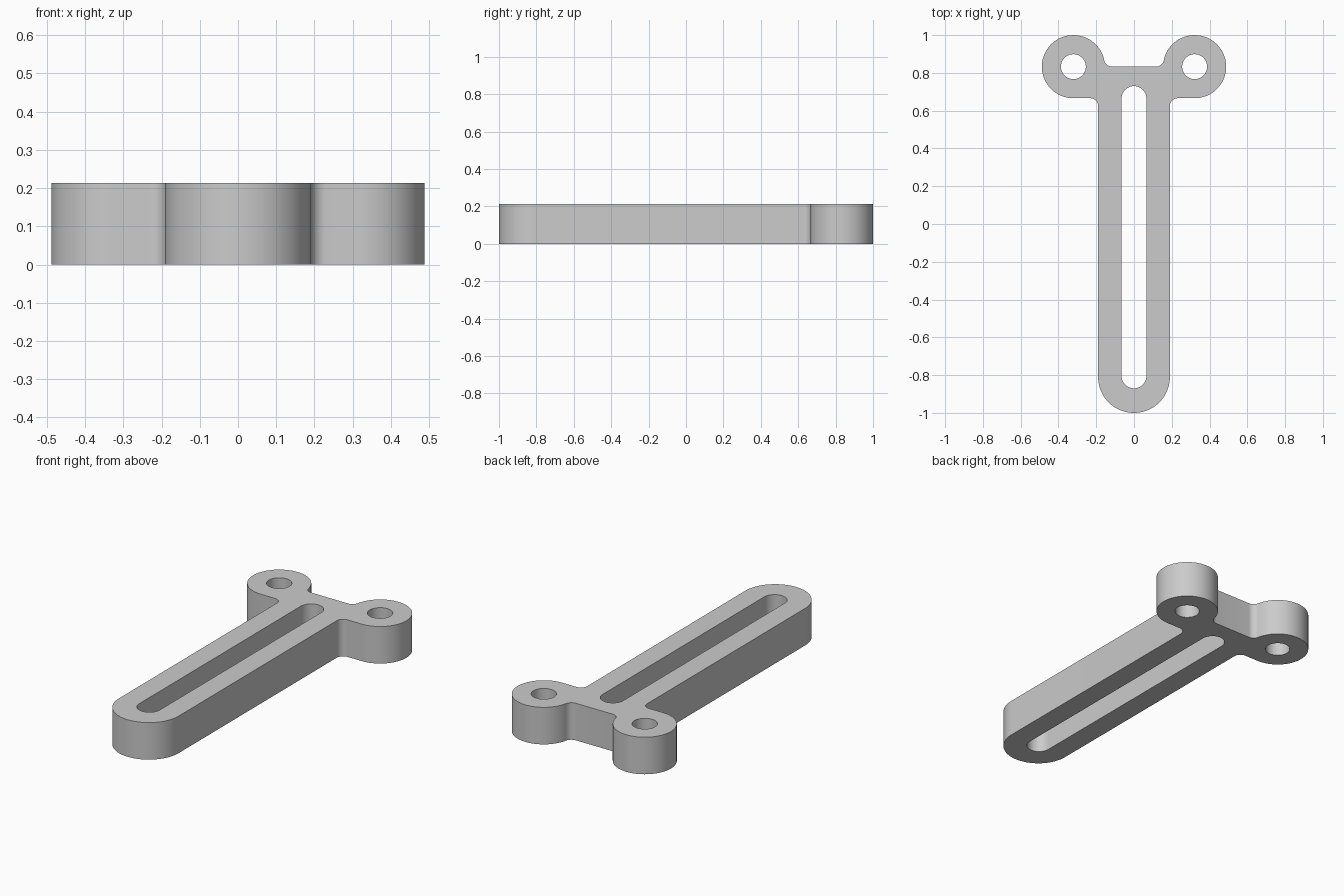
import bpy, bmesh
from math import sin, cos, pi, atan2, sqrt, radians

cube = bpy.data.objects.get("Cube")
if cube:
    bpy.data.objects.remove(cube, do_unlink=True)

HEIGHT = 0.213
BAR_R, BAR_Y = 0.19, -0.81            # rounded bar
LUG_X, LUG_Y, LUG_R = 0.321, 0.833, 0.167
HOLE_R = 0.066
SLOT_TOP, SLOT_BOTTOM = 0.664, -0.804
FILLET = 0.041


def arc(cx, cy, r, start, end, steps):
    """Points along an arc, angles in radians."""
    angles = [start + (end - start) * i / steps for i in range(steps + 1)]
    return [(cx + r * cos(a), cy + r * sin(a)) for a in angles]


def mirrored(half):
    """Close a right-hand half outline with its left-hand copy."""
    return half + [(-x, y) for x, y in reversed(half) if abs(x) > 1e-5]


# Outer outline: bar end, inner corner fillet, lug, back fillet
reach = sqrt((LUG_R + FILLET) ** 2 - FILLET ** 2)
tilt = atan2(FILLET, reach)
half = arc(0, BAR_Y, BAR_R, -pi / 2, 0, 24)
half += arc(BAR_R + FILLET, LUG_Y - LUG_R - FILLET, FILLET, pi, pi / 2, 10)
half += arc(LUG_X, LUG_Y, LUG_R, -pi / 2, pi - tilt, 48)
half += arc(LUG_X - reach, LUG_Y + FILLET, FILLET, -tilt, -pi / 2, 10)[1:]
outline = mirrored(half)

# Long slot and the two lug holes
slot = arc(0, SLOT_TOP, HOLE_R, 0, pi, 32) + arc(0, SLOT_BOTTOM, HOLE_R, pi, 2 * pi, 32)
holes = [arc(s * LUG_X, LUG_Y, HOLE_R, 0, 2 * pi, 48)[:-1] for s in (-1, 1)]

# Fill the flat profile, then extrude it to full thickness
bm = bmesh.new()
edges = []
for loop in [outline, slot] + holes:
    verts = [bm.verts.new((x, y, 0)) for x, y in loop]
    edges += [bm.edges.new((a, b)) for a, b in zip(verts, verts[1:] + verts[:1])]
bmesh.ops.triangle_fill(bm, edges=edges, use_beauty=True, use_dissolve=False)
result = bmesh.ops.extrude_face_region(bm, geom=bm.faces[:], use_keep_orig=True)
top = [g for g in result["geom"] if isinstance(g, bmesh.types.BMVert)]
bmesh.ops.translate(bm, verts=top, vec=(0, 0, HEIGHT))
bmesh.ops.recalc_face_normals(bm, faces=bm.faces[:])

mesh = bpy.data.meshes.new("slotted_bracket")
bm.to_mesh(mesh)
bm.free()
bracket = bpy.data.objects.new("slotted_bracket", mesh)
bpy.context.collection.objects.link(bracket)

# Plain grey
grey = bpy.data.materials.new("plain_grey")
grey.use_nodes = True
color = (0.6, 0.6, 0.6, 1)
grey.diffuse_color = color
grey.node_tree.nodes["Principled BSDF"].inputs["Base Color"].default_value = color
mesh.materials.append(grey)

bpy.ops.object.select_all(action="DESELECT")
bracket.select_set(True)
bpy.context.view_layer.objects.active = bracket
bpy.ops.object.shade_smooth_by_angle(angle=radians(30))
